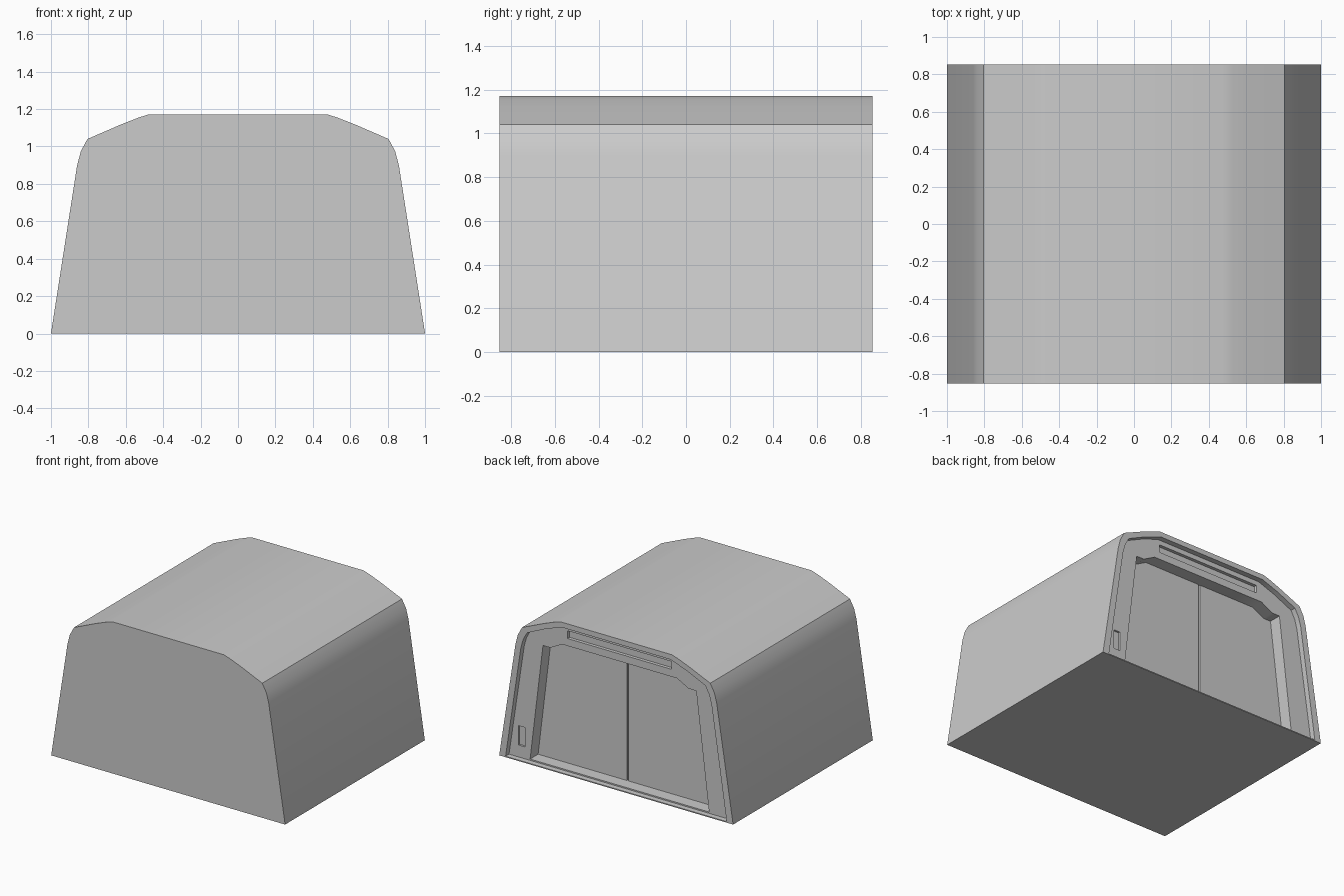
import bpy, bmesh, math

if "Cube" in bpy.data.objects:
    bpy.data.objects.remove(bpy.data.objects["Cube"])

BACK = 0.853          # half depth of the shelter
RIM = 0.042           # depth of the outer rim around the doorway
DOOR = 0.14           # depth of the doors behind the back edge


def mirrored(half):
    """Close a right-hand profile (x, z) by mirroring it to the left."""
    return half + [(-x, z) for x, z in reversed(half) if x > 0]


def rect(x0, x1, z0, z1):
    return [(x1, z0), (x1, z1), (x0, z1), (x0, z0)]


def prism(name, profile, y0, y1):
    """Extrude an x-z profile along y."""
    bm = bmesh.new()
    face = bm.faces.new([bm.verts.new((x, y0, z)) for x, z in profile])
    out = bmesh.ops.extrude_face_region(bm, geom=[face])
    verts = [g for g in out["geom"] if isinstance(g, bmesh.types.BMVert)]
    bmesh.ops.translate(bm, verts=verts, vec=(0, y1 - y0, 0))
    bmesh.ops.recalc_face_normals(bm, faces=bm.faces)
    mesh = bpy.data.meshes.new(name)
    bm.to_mesh(mesh)
    bm.free()
    obj = bpy.data.objects.new(name, mesh)
    bpy.context.collection.objects.link(obj)
    return obj


def activate(obj):
    bpy.ops.object.select_all(action='DESELECT')
    obj.select_set(True)
    bpy.context.view_layer.objects.active = obj


def cut(obj, profile, depth):
    """Sink a profile into the back of an object."""
    cutter = prism("cutter", profile, BACK - depth, BACK + 0.1)
    cutter.hide_render = True
    mod = obj.modifiers.new("cut", 'BOOLEAN')
    mod.operation, mod.solver, mod.object = 'DIFFERENCE', 'EXACT', cutter
    activate(obj)
    bpy.ops.object.modifier_apply(modifier=mod.name)
    bpy.data.objects.remove(cutter, do_unlink=True)


# Solid shelter hull with sloping sides and faceted roof
hull = prism("shelter_hull", mirrored([
    (1.0, 0), (0.86, 0.90), (0.84, 0.975), (0.805, 1.04),
    (0.62, 1.12), (0.53, 1.155), (0.475, 1.172)]), -BACK, BACK)

# Stepped doorway: shallow rim recess, then the deep door opening
cut(hull, mirrored([(0.945, 0.008), (0.815, 0.88), (0.795, 0.95), (0.762, 1.01),
                    (0.605, 1.082), (0.465, 1.132)]), RIM)
cut(hull, mirrored([(0.765, 0.018), (0.655, 0.925), (0.59, 0.925), (0.49, 0.978)]), DOOR + 0.015)

# Lamp slot above the door and control panel recess beside it
cut(hull, rect(-0.445, 0.445, 1.035, 1.095), RIM + 0.025)
cut(hull, rect(0.81, 0.865, 0.10, 0.25), RIM + 0.015)

# Two door leaves with a narrow centre seam
for side, label in ((1, "right"), (-1, "left")):
    prism("door_leaf_" + label, [(side * x, z) for x, z in (
        (0.007, 0.01), (0.775, 0.01), (0.665, 0.935), (0.59, 0.935),
        (0.49, 0.99), (0.007, 0.99))], BACK - DOOR - 0.03, BACK - DOOR)

# Shade the hull smooth between its sharp edges
activate(hull)
bpy.ops.object.shade_smooth_by_angle(angle=math.radians(30))
